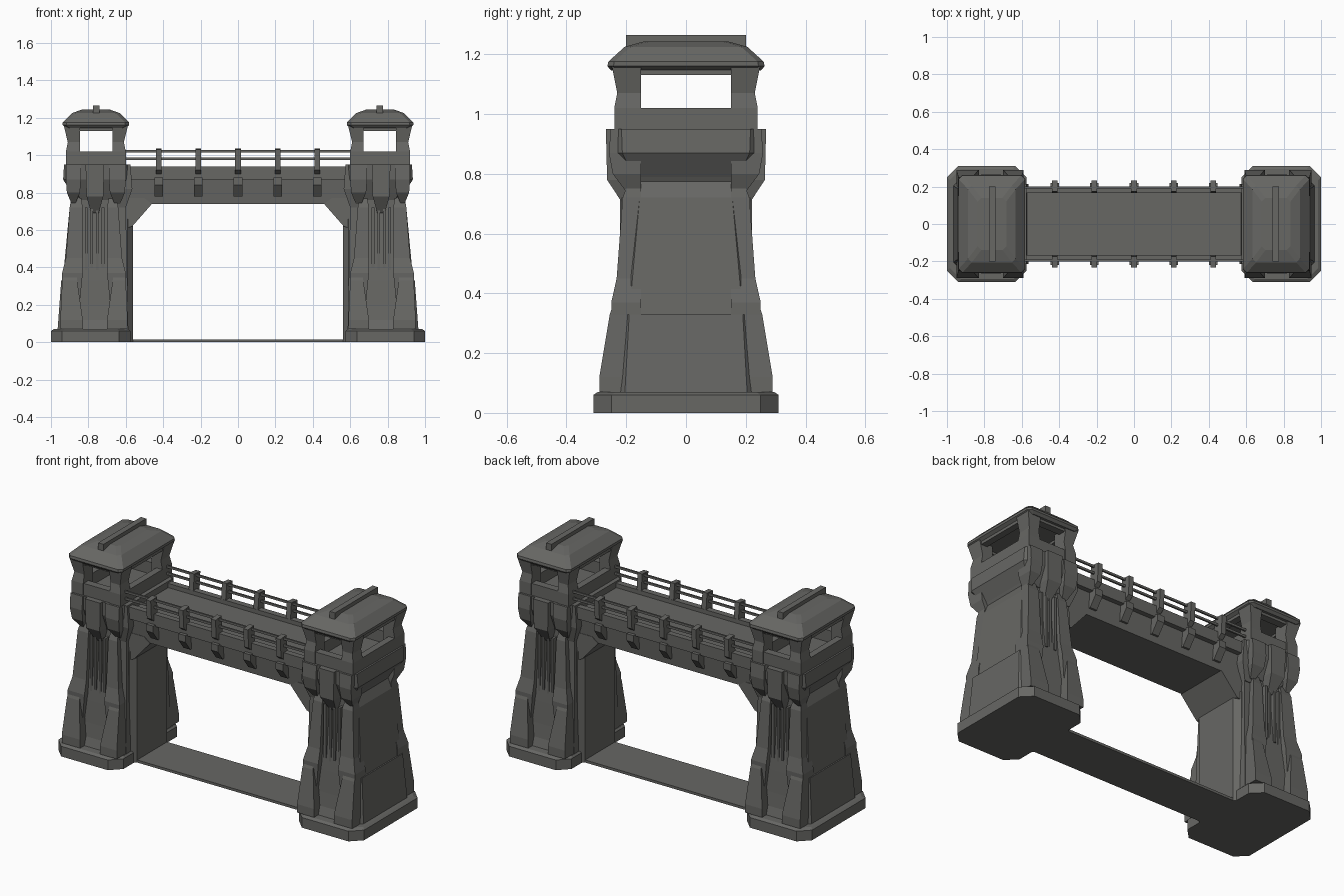
import bpy, bmesh

if "Cube" in bpy.data.objects:
    bpy.data.objects.remove(bpy.data.objects["Cube"])

stone = bpy.data.materials.new("dark_grey_stone")
stone.use_nodes = True
stone.diffuse_color = (.135, .135, .127, 1)
stone.node_tree.nodes["Principled BSDF"].inputs["Base Color"].default_value = stone.diffuse_color

# Shared levels of the tower, from plinth to roof
PLINTH, LEDGE, NECK, HEAD, SILL, LINTEL, EAVES = .07, .33, .78, .95, 1.02, 1.13, 1.16
# Shared tower extents: gateway side, outer side, and depth of the hidden core
INNER, OUTER, CORE = .6, .92, .15
# Shared bridge measures
SPAN, SOFFIT, DECK, EDGE = .62, .74, .88, .2


def finish(name, bm, side, face):
    """Mirror the mesh by the signs, fix normals and link the object."""
    for vert in bm.verts:
        vert.co.x *= side
        vert.co.y *= face
    bmesh.ops.recalc_face_normals(bm, faces=bm.faces)
    mesh = bpy.data.meshes.new(name)
    bm.to_mesh(mesh)
    bm.free()
    mesh.materials.append(stone)
    bpy.context.collection.objects.link(bpy.data.objects.new(name, mesh))


def skin(name, outlines, side, face):
    """Join successive outlines into a closed solid."""
    bm = bmesh.new()
    loops = [[bm.verts.new(point) for point in outline] for outline in outlines]
    for low, high in zip(loops, loops[1:]):
        for i in range(len(low)):
            bm.faces.new((low[i - 1], low[i], high[i], high[i - 1]))
    bm.faces.new(loops[0])
    bm.faces.new(loops[-1])
    finish(name, bm, side, face)


def loft(name, rings, side=1, face=0, cut=0, back=CORE):
    """Stack rectangles (z, left, right, depth); with no face sign they span both faces."""
    outlines = []
    for z, left, right, depth in rings:
        rear = back if face else -depth
        corners = [(left, rear, 1, 1), (right, rear, -1, 1), (right, depth, -1, -1), (left, depth, 1, -1)]
        outline = []
        for i, (x, y, dx, dy) in enumerate(corners):
            pair = [(x, y + dy * cut, z), (x + dx * cut, y, z)]
            outline += (pair if i % 2 == 0 else pair[::-1]) if cut else [(x, y, z)]
        outlines.append(outline)
    skin(name, outlines, side, face or 1)


def block(name, left, right, depth, bottom, top, side=1, face=0, back=CORE):
    loft(name, [(z, left, right, depth) for z in (bottom, top)], side, face, back=back)


def prism_x(name, profile, left, right, side=1, face=1):
    """Extrude a (y, z) profile along x."""
    skin(name, [[(x, y, z) for y, z in profile] for x in (left, right)], side, face)


def prism_y(name, profile, depth, side):
    """Extrude an (x, z) profile along y."""
    skin(name, [[(x, y, z) for x, z in profile] for y in (-depth, depth)], side, 1)


def buttress(name, inside, outside, splay, side, face):
    """Splayed foot, jutting knee and tapering upper part; splay leans the outer edge."""
    def edges(lean, inset):
        if splay > 0:
            return inside + inset, outside + lean
        return inside - lean, outside - inset

    foot = [(PLINTH, .04, 0, .29), (.12, .04, 0, .29), (LEDGE, .03, .03, .255), (.4, .01, .04, .23)]
    upper = [(PLINTH, .03, .03, .24), (.37, .03, 0, .25), (.45, .01, 0, .232),
             (.72, -.01, 0, .212), (NECK, -.02, .01, .19)]
    for part, rows in (("_foot", foot), ("_shaft", upper)):
        loft(name + part, [(z, *edges(lean, inset), depth) for z, lean, inset, depth in rows], side, face)


def corbel(name, left, right, side, face):
    """Flaring bracket below the cabin corner."""
    rows = [(SOFFIT, .03, .2), (.8, .005, .245), (.87, 0, .258), (HEAD, 0, .252)]
    loft(name, [(z, left + inset, right - inset, depth) for z, inset, depth in rows], side, face)


def cabin_post(name, left, right, lean, side, face):
    """Waisted corner post flaring toward the eaves."""
    rings = []
    for z, flare, depth in ((HEAD, 0, .24), (SILL, 0, .24), (1.07, -.01, .23), (EAVES, .012, .248)):
        rings.append((z, left - flare * (lean < 0), right + flare * (lean > 0), depth))
    loft(name, rings, side, face)


def tower_face(name, side, face):
    """Carved front or back of one tower."""
    buttress(name + "outer_buttress", .83, .91, 1, side, face)
    buttress(name + "inner_buttress", .63, .7, -1, side, face)
    corbel(name + "outer_corbel", .84, OUTER, side, face)
    corbel(name + "inner_corbel", INNER, .69, side, face)
    cabin_post(name + "outer_cabin_post", .845, OUTER, 1, side, face)
    cabin_post(name + "inner_cabin_post", INNER, .672, -1, side, face)
    # Sloping apron, slatted bay and keystone between the buttresses
    loft(name + "bay_apron", [(PLINTH, .69, .85, .25), (.12, .69, .85, .235), (.38, .7, .83, .21)], side, face)
    for i in range(4):
        left = .715 + i * .03
        drop = i % 2 * .02
        block(name + "bay_slat", left, left + .014, .22 - drop / 4, .4 - drop, .72, side, face)
    loft(name + "keystone", [(.69, .745, .785, .205), (NECK, .72, .81, .264), (HEAD, .715, .815, .268)], side, face)
    # Cabin wall below and above the opening
    block(name + "cabin_parapet", INNER, OUTER, .235, HEAD, SILL, side, face, back=.19)
    block(name + "cabin_lintel", INNER, OUTER, .235, LINTEL, EAVES, side, face, back=.19)


def tower(name, side):
    # Plinth and tapering shaft
    block_top = PLINTH - .01
    loft(name + "plinth", [(0, .575, 1, .31), (block_top, .575, 1, .31), (PLINTH, .585, .985, .295)],
         side, cut=.06)
    loft(name + "shaft", [(block_top, INNER, .965, .235), (LEDGE, .61, .945, .22), (LEDGE, .61, .937, .22),
                          (.72, .625, .9, .185), (NECK, SPAN, .875, .185)], side, cut=.03)
    # Flared head carrying the cabin
    loft(name + "head", [(.76, SPAN, .87, .19), (.79, .61, .885, .205), (.87, .595, .935, .243),
                         (HEAD, .59, .93, .246)], side, cut=.03)
    for part, left in (("inner_", INNER), ("outer_", OUTER - .04)):
        block(name + part + "side_parapet", left, left + .04, .23, HEAD, SILL, side)
        block(name + part + "side_lintel", left, left + .04, .23, LINTEL, EAVES, side)
    # Hipped roof built from insets, with a ridge bar
    slopes = [(EAVES - .015, .02, .25), (EAVES, 0, .263), (EAVES + .015, 0, .26),
              (1.225, .05, .205), (1.243, .1, .14)]
    loft(name + "roof", [(z, .583 + inset, .937 - inset, depth) for z, inset, depth in slopes], side, cut=.02)
    block(name + "roof_ridge", .74, .775, EDGE, 1.2, 1.265, side)
    # Gateway jamb with a brace up to the bridge
    loft(name + "jamb", [(0, .562, .68, .17), (.66, .562, .68, .17)], side, cut=.03)
    loft(name + "jamb_backing", [(0, .585, .68, .21), (.72, INNER, .68, .185)], side)
    prism_y(name + "brace", [(SPAN, INNER), (.565, SPAN), (.46, SOFFIT), (.5, .77), (SPAN, .77)], .165, side)
    loft(name + "bridge_socket", [(.72, INNER, .66, .19), (.82, .565, .66, .215), (HEAD, .575, .66, .215)], side)
    for part, face in (("front_", -1), ("back_", 1)):
        tower_face(name + part, side, face)


tower("left_", 1)
tower("right_", -1)

# Bridge beam, deck and ground strip
loft("bridge_beam", [(SOFFIT, -SPAN, SPAN, .16), (DECK, -SPAN, SPAN, .172)])
block("bridge_deck", -SPAN, SPAN, .19, DECK - .01, .915)
block("ground_strip", -INNER, INNER, .14, 0, .015)

# Curbs, rails, posts and corbels along both edges
for part, face in (("front_", -1), ("back_", 1)):
    block(part + "bridge_curb", -SPAN, SPAN, EDGE, DECK - .01, .94, face=face, back=.165)
    for z in (.975, 1.015):
        block(part + "bridge_rail", -SPAN, SPAN, EDGE, z, z + .013, face=face, back=.19)
    for i in range(-2, 3):
        x = i * .212
        prism_x(part + "bridge_post", [(.165, .93), (EDGE, .9), (.225, .92), (.232, 1.03), (.175, 1.035)],
                x - .015, x + .015, face=face)
        prism_x(part + "bridge_corbel", [(CORE, NECK), (.175, NECK), (.22, .84), (.22, DECK), (CORE, DECK)],
                x - .023, x + .023, face=face)
